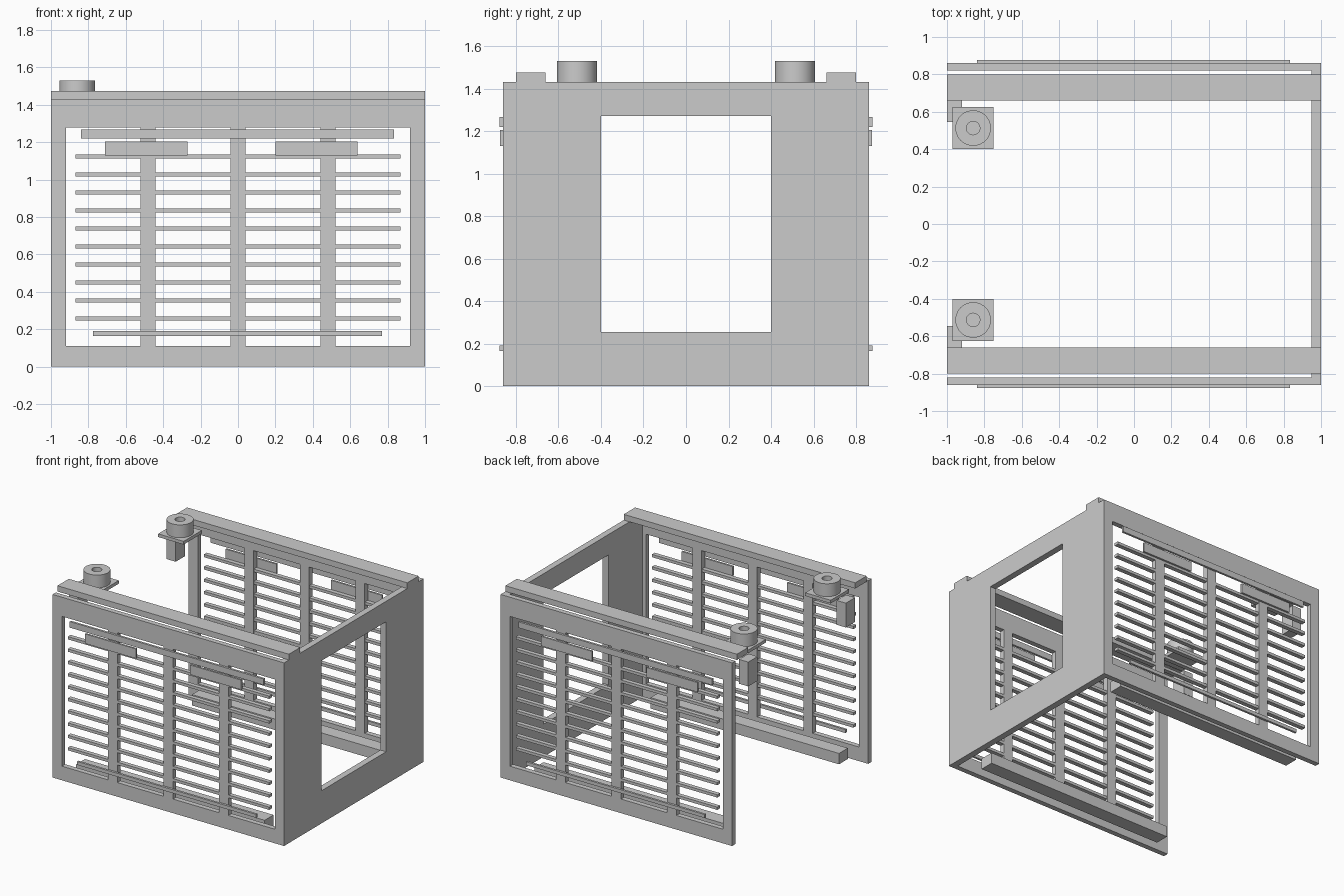
import bpy, bmesh, math
from mathutils import Vector

if "Cube" in bpy.data.objects:
    bpy.data.objects.remove(bpy.data.objects["Cube"])

grey = bpy.data.materials.new("plain grey")
grey.diffuse_color = (0.6, 0.6, 0.6, 1)
grey.use_nodes = True
grey.node_tree.nodes["Principled BSDF"].inputs["Base Color"].default_value = grey.diffuse_color


def finish(name, bm):
    bmesh.ops.recalc_face_normals(bm, faces=bm.faces)
    me = bpy.data.meshes.new(name)
    bm.to_mesh(me)
    bm.free()
    me.materials.append(grey)
    ob = bpy.data.objects.new(name, me)
    bpy.context.scene.collection.objects.link(ob)
    return ob


def box(name, x, y, z):
    """Box from (min, max) ranges."""
    bm = bmesh.new()
    bmesh.ops.create_cube(bm, size=1)
    for v in bm.verts:
        v.co = [(r[0] + r[1]) / 2 + c * (r[1] - r[0]) for c, r in zip(v.co, (x, y, z))]
    return finish(name, bm)


def frame(name, outer, inner, place, depth):
    """Flat rectangular ring (u0, u1, v0, v1), mapped to 3D by place and extruded."""
    bm = bmesh.new()
    loops = []
    for u0, u1, v0, v1 in (outer, inner):
        loops.append([bm.verts.new(place(u, v)) for u, v in ((u0, v0), (u1, v0), (u1, v1), (u0, v1))])
    o, i = loops
    faces = [bm.faces.new((o[k], o[(k + 1) % 4], i[(k + 1) % 4], i[k])) for k in range(4)]
    ext = bmesh.ops.extrude_face_region(bm, geom=faces, use_keep_orig=True)
    new = [g for g in ext["geom"] if isinstance(g, bmesh.types.BMVert)]
    bmesh.ops.translate(bm, verts=new, vec=Vector(depth))
    return finish(name, bm)


def ring(name, cx, cy, z0, z1, r, hole, n=40):
    """Hollow cylinder spun from a rectangular profile."""
    bm = bmesh.new()
    pts = [(hole, z0), (r, z0), (r, z1), (hole, z1)]
    vs = [bm.verts.new((cx + a, cy, z)) for a, z in pts]
    es = [bm.edges.new((vs[k], vs[(k + 1) % 4])) for k in range(4)]
    bmesh.ops.spin(bm, geom=vs + es, cent=(cx, cy, 0), axis=(0, 0, 1),
                   angle=math.tau, steps=n, use_merge=True)
    bmesh.ops.remove_doubles(bm, verts=bm.verts, dist=1e-5)
    ob = finish(name, bm)
    bpy.context.view_layer.objects.active = ob
    ob.select_set(True)
    bpy.ops.object.shade_smooth_by_angle(angle=math.radians(35))
    ob.select_set(False)


# end wall with its window
frame("end_wall", (-0.82, 0.82, 0, 1.43), (-0.40, 0.40, 0.255, 1.27),
      lambda u, v: (0.95, u, v), (0.05, 0, 0))

for s, side in ((-1, "front"), (1, "back")):
    def yr(a, b):
        return tuple(sorted((s * a, s * b)))

    # slatted side wall
    frame(side + "_wall_frame", (-1, 1, 0, 1.43), (-0.92, 0.92, 0.11, 1.28),
          lambda u, v: (u, s * 0.82, v), (0, s * 0.04, 0))
    for k, x in enumerate((-0.48, 0, 0.48)):
        box(f"{side}_upright_{k}", (x - 0.04, x + 0.04), yr(0.82, 0.86), (0.11, 1.28))
    for k in range(10):
        z = 0.257 + k * 0.0963
        box(f"{side}_slat_{k}", (-0.87, 0.87), yr(0.823, 0.857), (z - 0.011, z + 0.011))

    # outer strips and plates
    box(side + "_upper_strip", (-0.84, 0.835), yr(0.86, 0.877), (1.22, 1.267))
    box(side + "_lower_strip", (-0.775, 0.77), yr(0.86, 0.877), (0.165, 0.192))
    box(side + "_left_plate", (-0.71, -0.27), yr(0.86, 0.875), (1.13, 1.205))
    box(side + "_right_plate", (0.20, 0.64), yr(0.86, 0.875), (1.13, 1.205))

    # top and bottom rails
    box(side + "_top_rail", (-1, 1), yr(0.66, 0.80), (1.43, 1.475))
    box(side + "_bottom_rail", (-0.86, 0.77), yr(0.66, 0.77), (0.02, 0.105))

    # corner fitting
    box(side + "_corner_block", (-1, -0.92), yr(0.545, 0.66), (1.17, 1.36))
    box(side + "_corner_plate", (-0.97, -0.75), yr(0.40, 0.625), (1.405, 1.43))
    ring(side + "_corner_knob", -0.86, s * 0.513, 1.43, 1.53, 0.095, 0.036)
